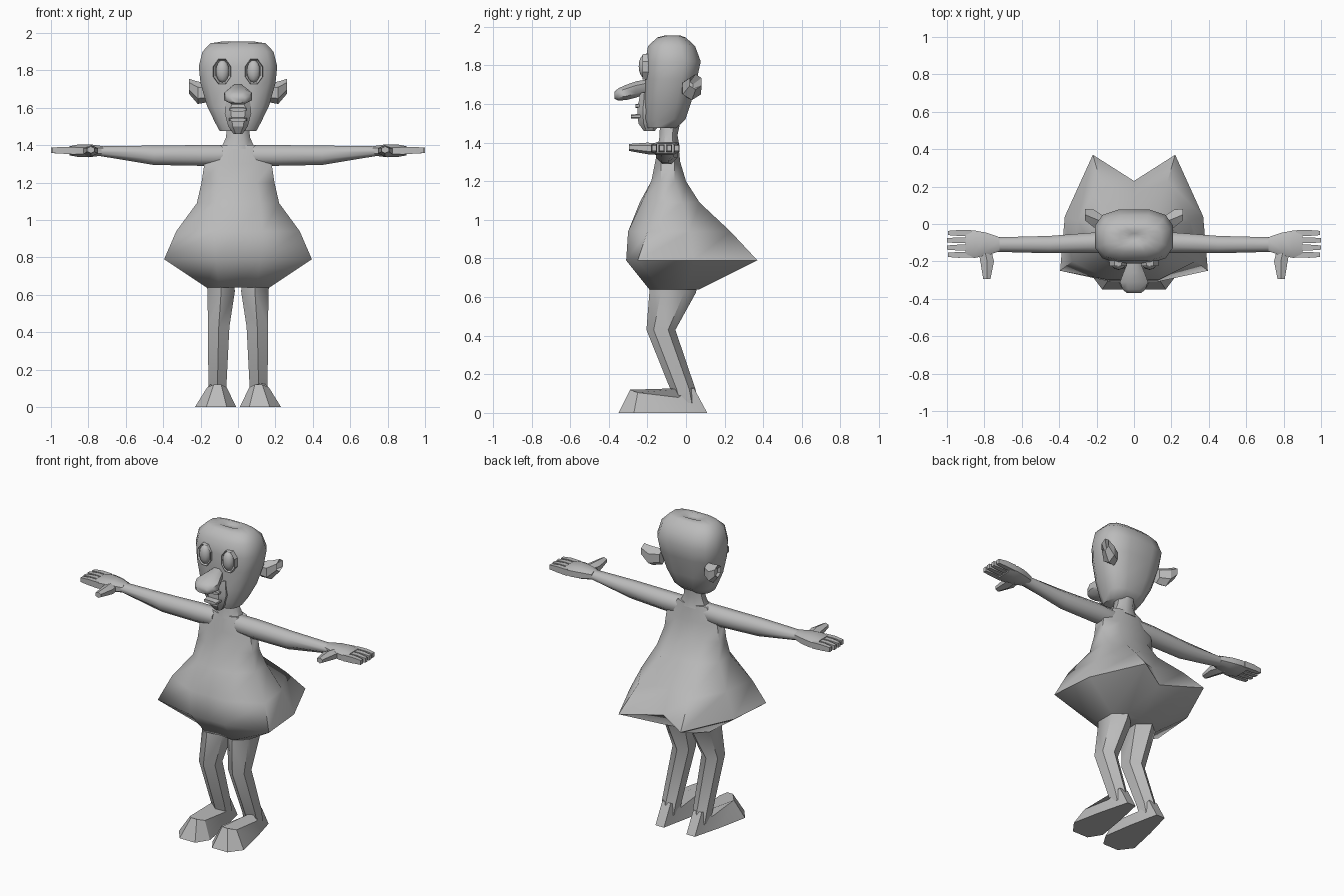
import bpy, bmesh, math

cube = bpy.data.objects.get("Cube")
if cube:
    bpy.data.objects.remove(cube, do_unlink=True)

GREY = (0.5, 0.5, 0.5, 1)
grey = bpy.data.materials.new("plain grey")
grey.use_nodes = True
grey.diffuse_color = GREY
grey.node_tree.nodes["Principled BSDF"].inputs["Base Color"].default_value = GREY


def finish(name, bm, mirror=False, angle=50):
    """Turn a bmesh into a shaded object, mirrored across x on request."""
    bmesh.ops.recalc_face_normals(bm, faces=bm.faces)
    mesh = bpy.data.meshes.new(name)
    bm.to_mesh(mesh)
    bm.free()
    mesh.materials.append(grey)
    obj = bpy.data.objects.new(name, mesh)
    bpy.context.collection.objects.link(obj)
    if mirror:
        mod = obj.modifiers.new("mirror", "MIRROR")
        mod.use_mirror_merge = False
    bpy.ops.object.select_all(action="DESELECT")
    obj.select_set(True)
    bpy.context.view_layer.objects.active = obj
    bpy.ops.object.shade_smooth_by_angle(angle=math.radians(angle))
    return obj


def loft(name, rings, mirror=False, angle=50):
    """Skin a list of equal point rings and cap both ends."""
    bm = bmesh.new()
    loops = [[bm.verts.new(p) for p in ring] for ring in rings]
    for low, high in zip(loops, loops[1:]):
        for i in range(len(low)):
            j = (i + 1) % len(low)
            bm.faces.new((low[i], low[j], high[j], high[i]))
    bm.faces.new(loops[0])
    bm.faces.new(loops[-1])
    return finish(name, bm, mirror, angle)


def oval(axis, centre, ra, rb, sides=8, power=1.0):
    """Ring of points around an axis; power below one makes it boxier."""
    ring = []
    for k in range(sides):
        a = 2 * math.pi * (k + 0.5) / sides
        c, s = math.cos(a), math.sin(a)
        u = math.copysign(abs(c) ** power, c) * ra
        v = math.copysign(abs(s) ** power, s) * rb
        x, y, z = centre
        ring.append({"x": (x, y + u, z + v),
                     "y": (x + u, y, z + v),
                     "z": (x + u, y + v, z)}[axis])
    return ring


def symmetric(z, half):
    """Full ring from half of its points, front centre to back centre."""
    return [(x, y, z) for x, y in half] + [(-x, y, z) for x, y in half[-2:0:-1]]


# Torso and flared dress with pointed corners
dress_rows = [
    (.64, [(0, -.18), (.1, -.19), (.17, -.13), (.17, 0), (.1, .07), (0, .05)]),
    (.79, [(0, -.31), (.12, -.31), (.395, -.25), (.37, .04), (.22, .37), (0, .23)]),
    (.94, [(0, -.3), (.13, -.3), (.33, -.2), (.3, .02), (.18, .23), (0, .16)]),
    (1.09, [(0, -.24), (.12, -.23), (.22, -.14), (.22, -.02), (.12, .07), (0, .06)]),
    (1.2, [(0, -.18), (.1, -.18), (.195, -.13), (.195, -.06), (.1, 0), (0, 0)]),
    (1.3, [(0, -.16), (.1, -.16), (.18, -.13), (.18, -.06), (.08, -.03), (0, -.03)]),
    (1.4, [(0, -.14), (.05, -.14), (.1, -.12), (.1, -.06), (.05, -.04), (0, -.04)]),
]
loft("dress", [symmetric(z, half) for z, half in dress_rows], angle=60)

# Neck
loft("neck", [oval("z", (0, -.09, 1.38), .1, .06),
              oval("z", (0, -.09, 1.44), .07, .05),
              oval("z", (0, -.08, 1.53), .06, .06)])

# Bent legs
leg_rows = [(.7, .1, -.06, .08, .13), (.62, .09, -.07, .085, .12),
            (.43, .103, -.13, .066, .075), (.12, .11, -.015, .056, .065),
            (.05, .11, 0, .05, .06)]
loft("leg", [oval("z", (x, y, z), rx, ry, 6) for z, x, y, rx, ry in leg_rows], True)

# Wedge feet, wide at the toes
sole = [(.08, .11), (.14, .11), (.19, -.08), (.23, -.27),
        (.17, -.35), (.06, -.35), (.01, -.27), (.04, -.08)]
instep = [(.08, .04, .13), (.14, .04, .13), (.16, -.04, .08), (.165, -.25, .105),
          (.13, -.29, .12), (.09, -.29, .12), (.06, -.25, .105), (.06, -.04, .08)]
loft("foot", [[(x, y, 0) for x, y in sole], instep], True, 20)

# Arms and palms
arm_rows = [(.08, -.1, 1.345, .055, .06), (.2, -.1, 1.345, .06, .06),
            (.45, -.11, 1.346, .05, .056), (.74, -.11, 1.368, .042, .028)]
loft("arm", [oval("x", (x, y, z), ry, rz) for x, y, z, ry, rz in arm_rows], True)
palm_rows = [(.72, .04, .026), (.79, .065, .036), (.85, .077, .036), (.9, .074, .026)]
loft("palm", [oval("x", (x, -.108, 1.37), ry, rz, 8, .7)
              for x, ry, rz in palm_rows], True)

# Fingers and thumb
for i in range(4):
    y = -.165 + i * .039
    tip = 1 if i in (1, 2) else .995
    loft("finger", [oval("x", (.87, y, 1.37), .021, .028, 4),
                    oval("x", (.94, y, 1.373), .022, .026, 4),
                    oval("x", (tip, y, 1.372), .016, .02, 4)], True, 30)
loft("thumb", [oval("y", (.8, -.13, 1.365), .04, .03, 6),
               oval("y", (.785, -.2, 1.37), .042, .03, 6),
               oval("y", (.787, -.295, 1.375), .022, .018, 6)], True, 30)

# Head, boxy with a flat face and a shallow dip on the crown
head_rows = [(1.475, .1, -.2, -.05), (1.52, .125, -.215, 0), (1.61, .17, -.215, .03),
             (1.73, .205, -.215, .06), (1.82, .215, -.215, .08),
             (1.9, .195, -.2, .05), (1.945, .15, -.15, 0), (1.955, .08, -.11, -.03)]
head = [oval("z", (0, (f + b) / 2, z), w, (b - f) / 2, 12, .7)
        for z, w, f, b in head_rows]
head.append(oval("z", (0, -.07, 1.94), .03, .02, 12))
loft("head", head, angle=60)

# Muzzle and chin
muzzle_rows = [(1.46, .025, .03), (1.5, .055, .06), (1.57, .075, .065), (1.66, .065, .05)]
loft("muzzle", [oval("z", (0, -.19, z), w, d, 8, .7) for z, w, d in muzzle_rows], angle=30)

# Lips around the mouth
for name, z, depth in (("upper_lip", 1.595, .262), ("lower_lip", 1.54, .285)):
    loft(name, [oval("y", (0, -.2, z), .055, .014, 8, .6),
                oval("y", (0, -depth, z - .005), .045, .01, 8, .6)], angle=30)

# Large bulbous nose
nose_rows = [(-.2, 1.69, .035, .04), (-.26, 1.675, .06, .045),
             (-.31, 1.66, .08, .042), (-.35, 1.65, .065, .034), (-.37, 1.645, .04, .02)]
loft("nose", [oval("y", (0, y, z), w, h, 8, .8) for y, z, w, h in nose_rows])

# Eyes and their angular rims
bm = bmesh.new()
bmesh.ops.create_uvsphere(bm, u_segments=10, v_segments=8, radius=1)
for v in bm.verts:
    v.co = (.083 + v.co.x * .037, -.215 + v.co.y * .03, 1.795 + v.co.z * .06)
finish("eye", bm, True)
loft("eye_rim", [oval("y", (.085, -.19, 1.793), .052, .074),
                 oval("y", (.085, -.225, 1.793), .05, .07),
                 oval("y", (.084, -.212, 1.794), .038, .06)], True, 25)

# Cupped, pointed ears
loft("ear", [oval("x", (.16, .01, 1.68), .035, .05, 6),
             oval("x", (.215, .03, 1.68), .055, .06, 6),
             oval("x", (.262, .05, 1.715), .035, .04, 6),
             oval("x", (.225, .02, 1.69), .02, .025, 6)], True, 25)
